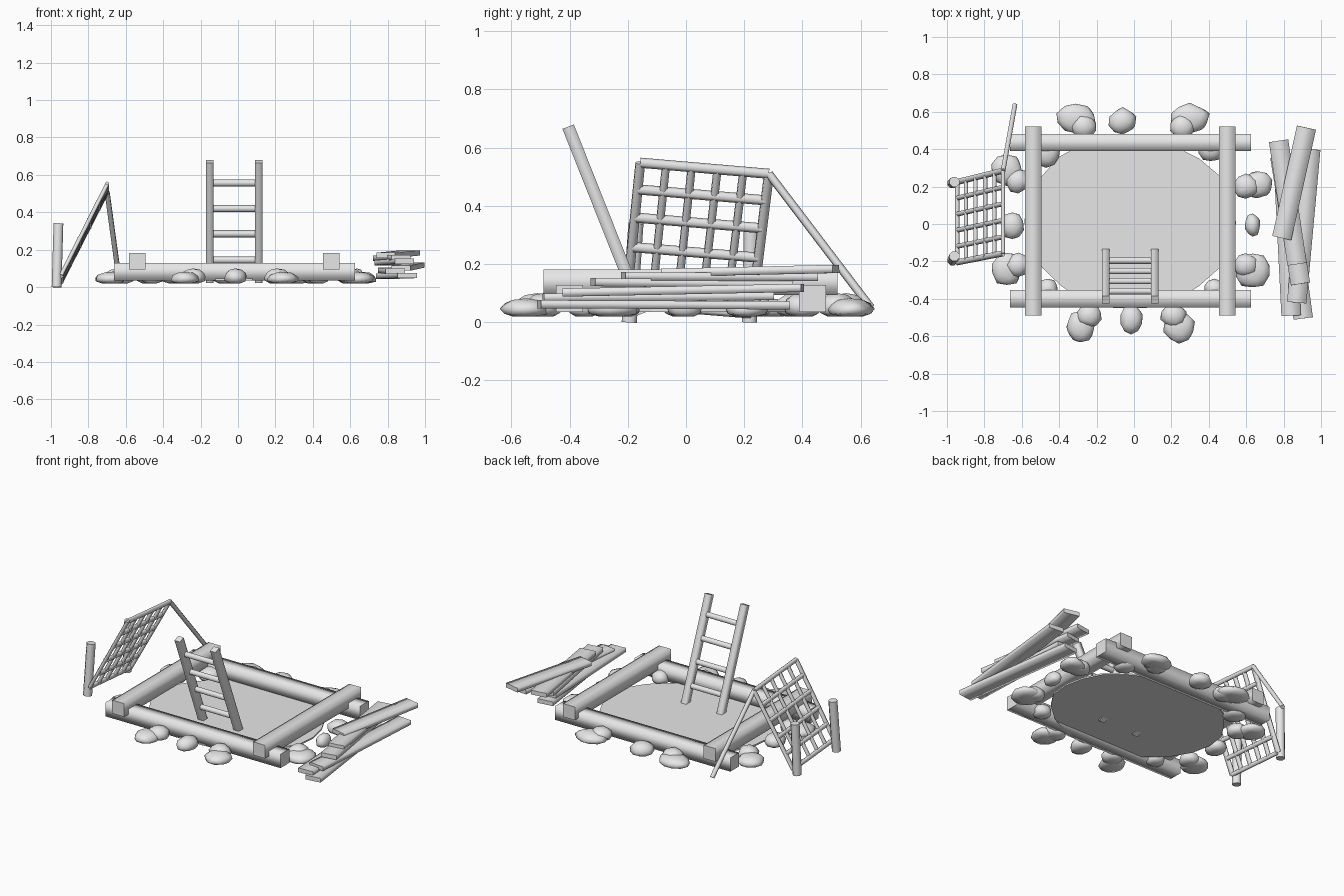
import bpy, bmesh, math, random
from mathutils import Vector

if "Cube" in bpy.data.objects:
    bpy.data.objects.remove(bpy.data.objects["Cube"])

random.seed(4)
grey = bpy.data.materials.new("plain grey")
grey.diffuse_color = (0.8, 0.8, 0.8, 1)
grey.use_nodes = True
grey.node_tree.nodes["Principled BSDF"].inputs["Base Color"].default_value = grey.diffuse_color


def finish(name, bm, smooth=True):
    bmesh.ops.recalc_face_normals(bm, faces=bm.faces)
    mesh = bpy.data.meshes.new(name)
    bm.to_mesh(mesh)
    bm.free()
    mesh.materials.append(grey)
    for p in mesh.polygons:
        p.use_smooth = smooth
    ob = bpy.data.objects.new(name, mesh)
    bpy.context.collection.objects.link(ob)
    return ob


def add_bar(bm, p, q, w, h, sides=4):
    """Straight bar from p to q, w wide and h deep."""
    p, q = Vector(p), Vector(q)
    d = (q - p).normalized()
    ref = Vector((0, 0, 1)) if abs(d.z) < 0.95 else Vector((0, 1, 0))
    side = d.cross(ref).normalized()
    up = side.cross(d)
    k = 0.5 / math.cos(math.pi / sides)
    rings = []
    for c in (p, q):
        ring = []
        for i in range(sides):
            a = 2 * math.pi * (i + 0.5) / sides
            ring.append(bm.verts.new(c + side * w * k * math.cos(a) + up * h * k * math.sin(a)))
        rings.append(ring)
    a, b = rings
    for i in range(sides):
        j = (i + 1) % sides
        bm.faces.new((a[i], a[j], b[j], b[i]))
    # ends stay crisp
    bm.faces.new(a[::-1])
    bm.faces.new(b)
    for ring in rings:
        for i in range(sides):
            bm.edges.get((ring[i], ring[(i + 1) % sides])).smooth = False


def bars(name, items):
    bm = bmesh.new()
    for it in items:
        add_bar(bm, *it)
    return finish(name, bm)


def lerp(a, b, t):
    return Vector(a).lerp(Vector(b), t)


# Log frame: two lower beams along x, two upper beams along y
for name, y in (("front_beam", -0.40), ("back_beam", 0.435)):
    bars(name, [((-0.663, y, 0.082), (0.625, y, 0.082), 0.092, 0.092)])
for name, x in (("left_beam", -0.538), ("right_beam", 0.498)):
    bars(name, [((x, -0.49, 0.138), (x, 0.52, 0.138), 0.088, 0.088)])

# Pit floor: thin oval slab
bm = bmesh.new()
n = 22
ring = []
for i in range(n):
    a = 2 * math.pi * i / n
    r = 1 + random.uniform(-0.02, 0.03)
    ring.append(bm.verts.new((-0.02 + 0.57 * r * math.cos(a), 0.01 + 0.455 * r * math.sin(a), 0.036)))
bottom = bm.faces.new(ring)
ext = bmesh.ops.extrude_face_region(bm, geom=[bottom])
bmesh.ops.translate(bm, vec=(0, 0, 0.01), verts=[v for v in ext["geom"] if isinstance(v, bmesh.types.BMVert)])
if bottom.is_valid is False:
    bm.faces.new(ring)
elif not all(e.is_manifold for e in bm.edges):
    bm.faces.new(ring)
finish("pit_floor", bm, False)

# Ladder leaning out over the front beam
foot, head = (-0.15, 0.03), (-0.405, 0.672)
for name, x in (("ladder_left_rail", -0.15), ("ladder_right_rail", 0.112)):
    bars(name, [((x, *foot), (x, *head), 0.04, 0.042)])
rungs = []
for z in (0.145, 0.285, 0.42, 0.557):
    y = foot[0] + (head[0] - foot[0]) * (z - foot[1]) / (head[1] - foot[1])
    rungs.append(((-0.14, y, z), (0.10, y, z), 0.034, 0.034, 6))
bars("ladder_rungs", rungs)

# Lattice panel, propped up on the left
bl, br = (-0.945, -0.205, 0.065), (-0.945, 0.225, 0.03)
tl, tr = (-0.70, -0.157, 0.548), (-0.70, 0.285, 0.51)
uprights, slats = [], []
for i in range(6):
    t = i / 5
    w = 0.032 if i in (0, 5) else 0.026
    uprights.append((lerp(bl, br, t), lerp(tl, tr, t), w, 0.02, 6))
for t in (0.0, 0.19, 0.40, 0.61, 0.81, 1.0):
    slats.append((lerp(bl, tl, t), lerp(br, tr, t), 0.022, 0.03, 6))
bars("lattice_uprights", uprights)
bars("lattice_slats", slats)
bars("lattice_posts", [
    ((-0.97, -0.195, 0.0), (-0.96, -0.172, 0.34), 0.052, 0.052, 8),
    ((-0.97, 0.218, 0.0), (-0.96, 0.225, 0.34), 0.052, 0.052, 8)])
bars("lattice_prop", [((-0.70, 0.285, 0.51), (-0.637, 0.635, 0.05), 0.025, 0.025, 6)])

# Loose stack of planks on the right, bottom to top
planks = [
    ((0.905, -0.51, 0.062), (0.765, 0.35, 0.058)),
    ((0.87, -0.42, 0.102), (0.945, 0.40, 0.118)),
    ((0.84, -0.49, 0.085), (0.80, 0.30, 0.09)),
    ((0.89, -0.32, 0.138), (0.78, 0.36, 0.13)),
    ((0.872, -0.215, 0.158), (0.773, 0.445, 0.155)),
    ((0.79, -0.075, 0.17), (0.922, 0.515, 0.183)),
]
planks[0] = ((0.905, -0.505, 0.062), (0.79, 0.35, 0.058))
for i, (p, q) in enumerate(planks):
    bars("plank_%d" % (i + 1), [(p, q, 0.104, 0.028)])


# Stones around the frame
def stone(name, x, y, z, rx, ry, rz):
    bm = bmesh.new()
    bmesh.ops.create_icosphere(bm, subdivisions=2, radius=1)
    turn = random.uniform(0, 6.28)
    cuts = [(turn + k * 1.05 + random.uniform(-0.25, 0.25), random.uniform(0.82, 0.95)) for k in range(6)]
    for v in bm.verts:
        c = v.co
        for a, lim in cuts:   # chip the sides into facets
            d = Vector((math.cos(a), math.sin(a), 0.25))
            over = c.dot(d) - lim
            if over > 0:
                c -= d * over
        v.co = (x + c.x * rx, y + c.y * ry, max(0.02, z + c.z * rz))
    finish(name, bm)


flat_stones = [
    (-0.31, 0.565, 0.11, 0.085), (0.30, 0.565, 0.11, 0.085), (-0.68, 0.29, 0.09, 0.09),
    (-0.68, -0.24, 0.09, 0.095), (0.635, -0.25, 0.10, 0.10), (0.66, 0.21, 0.09, 0.08),
    (-0.285, -0.55, 0.085, 0.09), (0.24, -0.55, 0.09, 0.09)]
round_stones = [
    (-0.06, 0.55, 0.08, 0.075), (-0.27, 0.52, 0.07, 0.07), (0.26, 0.52, 0.07, 0.07),
    (-0.62, 0.23, 0.07, 0.07), (-0.65, -0.01, 0.065, 0.075), (-0.62, -0.22, 0.07, 0.07),
    (0.60, 0.20, 0.075, 0.07), (0.635, -0.005, 0.045, 0.065), (0.60, -0.22, 0.07, 0.07),
    (-0.24, -0.49, 0.07, 0.07), (-0.015, -0.51, 0.065, 0.085), (0.21, -0.49, 0.075, 0.07),
    (-0.47, 0.38, 0.08, 0.08), (0.41, 0.40, 0.07, 0.07),
    (-0.46, -0.35, 0.06, 0.06), (0.43, -0.35, 0.06, 0.06)]
for i, (x, y, rx, ry) in enumerate(flat_stones):
    stone("flat_stone_%d" % (i + 1), x, y, 0.047, rx, ry, 0.035)
for i, (x, y, rx, ry) in enumerate(round_stones):
    stone("round_stone_%d" % (i + 1), x, y, 0.055, rx, ry, 0.045)
